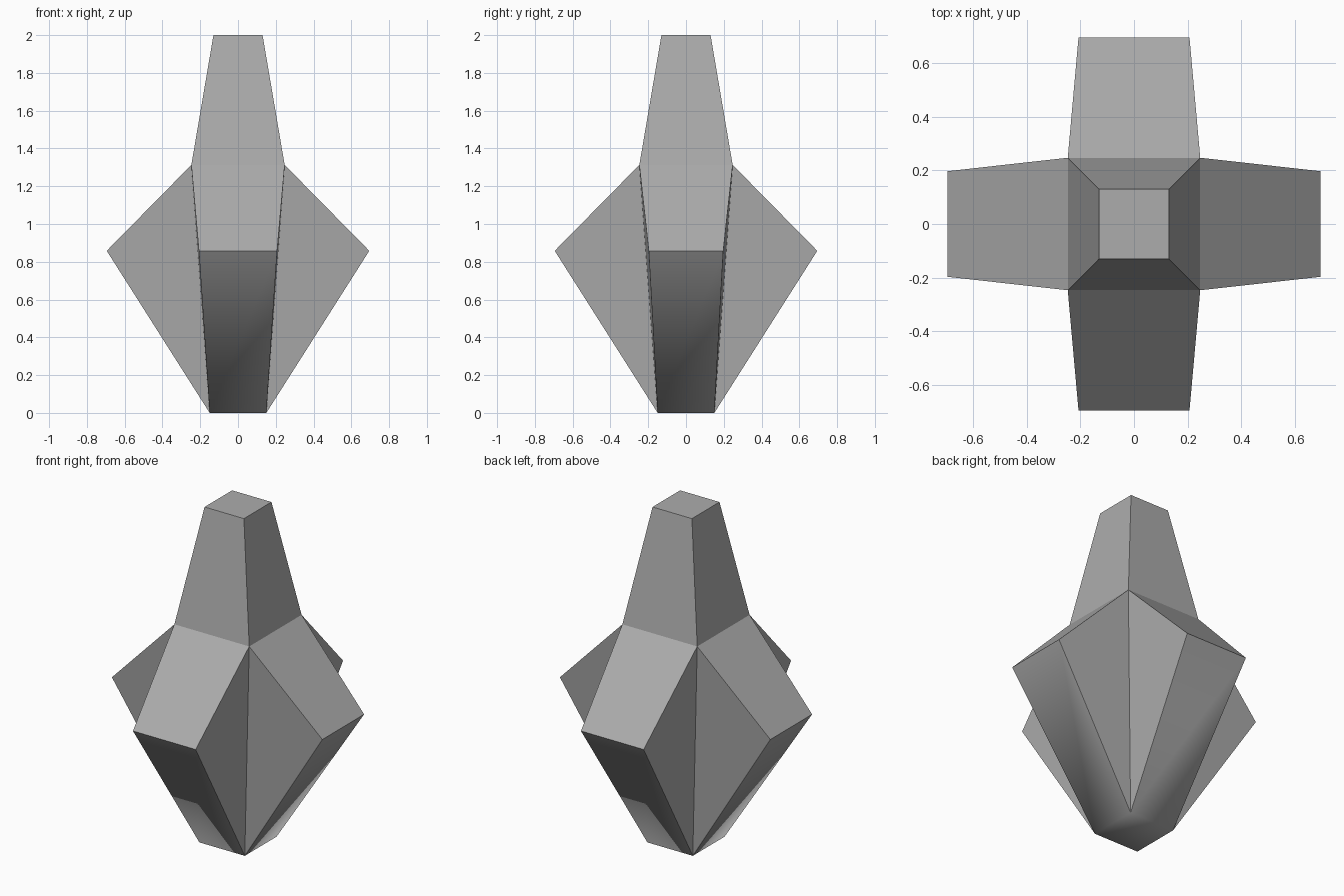
import bpy
import bmesh
from math import pi
from mathutils import Matrix, Vector

default = bpy.data.objects.get("Cube")
if default:
    bpy.data.objects.remove(default, do_unlink=True)

grey = bpy.data.materials.new("mid_grey")
grey.use_nodes = True
colour = (0.415, 0.415, 0.415, 1)
grey.diffuse_color = colour
grey.node_tree.nodes["Principled BSDF"].inputs["Base Color"].default_value = colour

bm = bmesh.new()
turns = [Matrix.Rotation(i * pi / 2, 3, 'Z') for i in range(4)]


def square_ring(half, z):
    """Four corners, starting front right and turning a quarter each time."""
    return [bm.verts.new(turn @ Vector((-half, -half, z))) for turn in turns]


# Tapered core: base, shoulder and tip
base = square_ring(0.15, 0)
shoulder = square_ring(0.247, 1.313)
tip = square_ring(0.13, 2)
bm.faces.new(tip)
bm.faces.new(base[::-1]).smooth = True

# Four sides, each with an upper panel and a pointed fin below it
for i, turn in enumerate(turns):
    j = (i + 1) % 4
    # The front and back fins are slightly wider than the side fins
    half = 0.197 if i % 2 else 0.207
    left, right = [bm.verts.new(turn @ Vector((x, -0.695, 0.858)))
                   for x in (-half, half)]
    bm.faces.new((shoulder[i], shoulder[j], tip[j], tip[i]))
    bm.faces.new((left, right, shoulder[j], shoulder[i]))
    bm.faces.new((base[i], left, shoulder[i]))
    bm.faces.new((base[j], shoulder[j], right))
    # The underside blends softly into the base
    bm.faces.new((base[i], base[j], right, left)).smooth = True

bmesh.ops.recalc_face_normals(bm, faces=bm.faces)
mesh = bpy.data.meshes.new("finned_body")
bm.to_mesh(mesh)
bm.free()
mesh.materials.append(grey)
body = bpy.data.objects.new("finned_body", mesh)
bpy.context.collection.objects.link(body)
